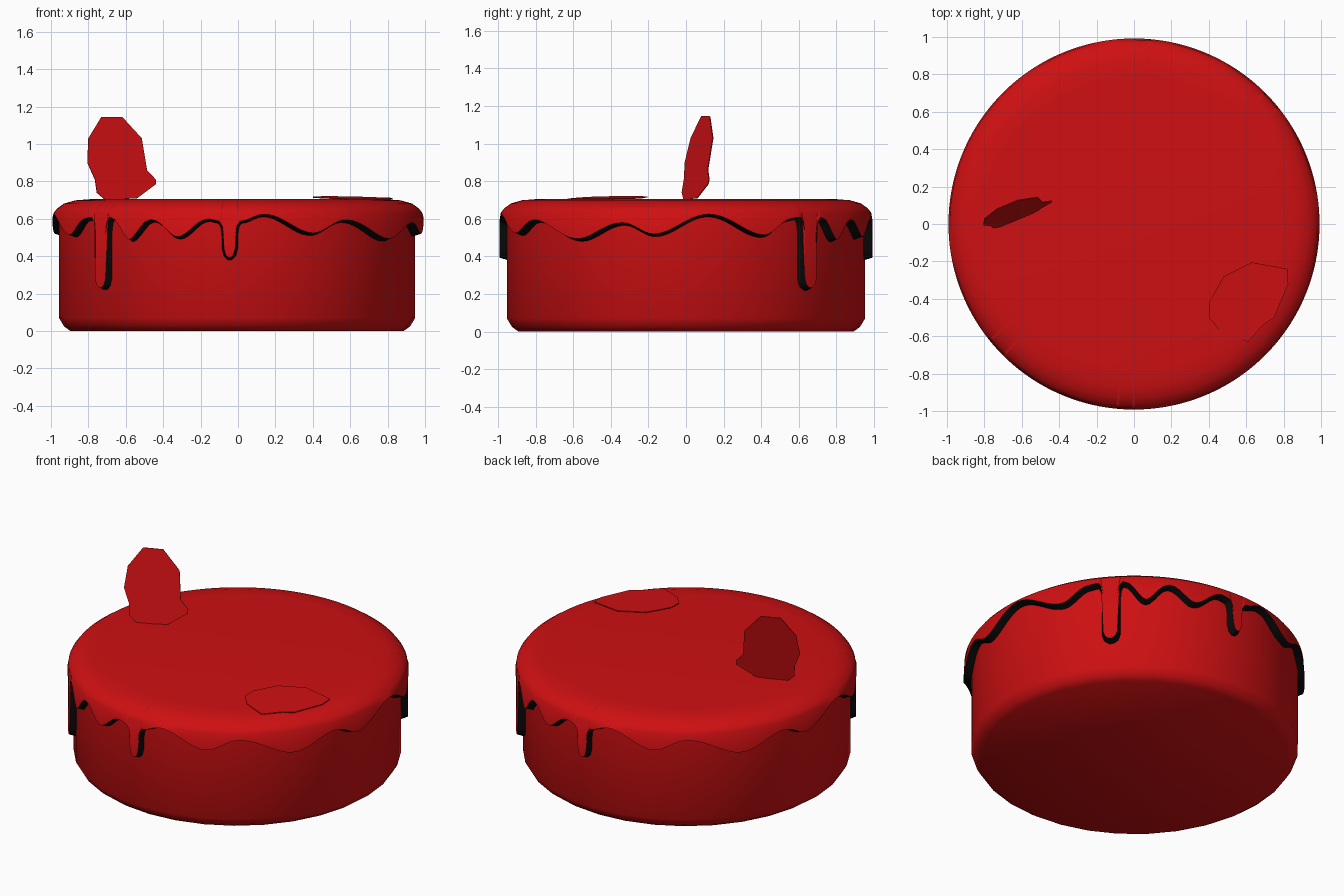
import bpy, bmesh, math
from mathutils import Vector

if "Cube" in bpy.data.objects:
    bpy.data.objects.remove(bpy.data.objects["Cube"], do_unlink=True)


def make_material(name, color):
    mat = bpy.data.materials.new(name)
    mat.use_nodes = True
    mat.diffuse_color = color
    mat.node_tree.nodes["Principled BSDF"].inputs["Base Color"].default_value = color
    return mat


RED = make_material("red", (0.62, 0.005, 0.006, 1))
BLACK = make_material("black", (0.003, 0.003, 0.003, 1))


def make_object(name, bm, mats, smooth=True):
    bmesh.ops.recalc_face_normals(bm, faces=bm.faces)
    mesh = bpy.data.meshes.new(name)
    bm.to_mesh(mesh)
    bm.free()
    for m in mats:
        mesh.materials.append(m)
    ob = bpy.data.objects.new(name, mesh)
    bpy.context.collection.objects.link(ob)
    if smooth:
        bpy.ops.object.select_all(action='DESELECT')
        ob.select_set(True)
        bpy.context.view_layer.objects.active = ob
        bpy.ops.object.shade_smooth_by_angle(angle=math.radians(40))
    return ob


def loft(bm, rings):
    """Skin closed rings of points; returns the bands of faces and the vertex rings."""
    vs = [[bm.verts.new(p) for p in ring] for ring in rings]
    bands = []
    for a, b in zip(vs, vs[1:]):
        n = len(a)
        bands.append([bm.faces.new((a[i], a[(i + 1) % n], b[(i + 1) % n], b[i]))
                      for i in range(n)])
    return bands, vs


def polar(r, degrees, z):
    a = math.radians(degrees)
    return (r * math.cos(a), r * math.sin(a), z)


# Cake body: lathe profile with a bevelled foot
bm = bmesh.new()
profile = [(0.89, 0), (0.925, 0.025), (0.952, 0.07), (0.952, 0.64)]
_, vs = loft(bm, [[polar(r, i * 360 / 32, z) for i in range(32)] for r, z in profile])
bm.faces.new(vs[0])
bm.faces.new(vs[-1])
body = make_object("cake_body", bm, [RED])
body.location.x = -0.005


# Icing edge: waves with two drips per half turn
def drip(c, w, tip, top):
    left = [(-w - 1.1, top), (-w - 0.4, top - 0.02), (-w, top - 0.07), (-w, tip + 0.06),
            (-0.75 * w, tip + 0.02), (-0.25 * w, tip)]
    return [(c + d, z) for d, z in left] + [(c - d, z) for d, z in reversed(left)]


keys = ([(7, 0.61), (25, 0.50), (35, 0.588)] + drip(42, 3.3, 0.22, 0.595)
        + [(54, 0.475), (62, 0.582), (71, 0.49), (81, 0.585)] + drip(87.4, 2.6, 0.38, 0.575)
        + [(98, 0.61), (114, 0.51), (125.5, 0.58), (144.5, 0.48), (160, 0.565),
           (170, 0.505), (187, 0.61)])

half = []
for (a0, z0), (a1, z1) in zip(keys, keys[1:]):
    steps = max(1, round((a1 - a0) / 1.5))
    for s in range(steps):
        t = s / steps
        half.append((a0 + (a1 - a0) * t, z0 + (z1 - z0) * (1 - math.cos(math.pi * t)) / 2))
edge = half + [(a + 180, z) for a, z in half]

# Outer edge sits slightly inside the lower edge, so the rim slopes outward
DEG = math.radians(1) * 0.98
outer_edge = []
for i, (a, z) in enumerate(edge):
    pa, pz = edge[i - 1]
    na, nz = edge[(i + 1) % len(edge)]
    if pa > a:
        pa -= 360
    if na < a - 90:
        na += 360
    t = Vector(((na - pa) * DEG, nz - pz)).normalized()
    outer_edge.append((a - t.y * 0.015 / DEG, z + t.x * 0.015))

# Icing: rounded top, outer wall, black rim
bm = bmesh.new()
top_profile = [(0.78, 0.706), (0.87, 0.699), (0.93, 0.682), (0.968, 0.655), (0.985, 0.632)]
rings = [[polar(r, a, z) for a, _ in edge] for r, z in top_profile]
rings.append([polar(0.992, a, z) for a, z in outer_edge])
rings.append([polar(0.948, a, z) for a, z in edge])
bands, vs = loft(bm, rings)
for f in bands[-1]:
    f.material_index = 1
bm.faces.new(vs[0])
make_object("icing", bm, [RED, BLACK])


# Thin petals
def petal(name, points):
    bm = bmesh.new()
    bm.faces.new([bm.verts.new(p) for p in points])
    ob = make_object(name, bm, [RED], smooth=False)
    mod = ob.modifiers.new("thickness", 'SOLIDIFY')
    mod.thickness = 0.005
    mod.offset = 0


standing = [(-0.73, 1.145), (-0.62, 1.145), (-0.515, 1.03), (-0.487, 0.86), (-0.44, 0.81),
            (-0.44, 0.785), (-0.54, 0.71), (-0.71, 0.702), (-0.755, 0.74), (-0.765, 0.81),
            (-0.805, 0.90), (-0.80, 1.03)]
petal("standing_petal",
      [(x, -0.005 + 0.41 * (x + 0.805) + 0.23 * (z - 0.9), z) for x, z in standing])

lying = [(0.40, -0.42), (0.48, -0.28), (0.63, -0.205), (0.82, -0.24), (0.825, -0.32),
         (0.75, -0.50), (0.69, -0.54), (0.61, -0.63), (0.53, -0.60), (0.46, -0.57),
         (0.40, -0.50)]
petal("lying_petal",
      [(x, y, 0.724 - 0.03 * (x - 0.4) + 0.03 * (y + 0.2)) for x, y in lying])
